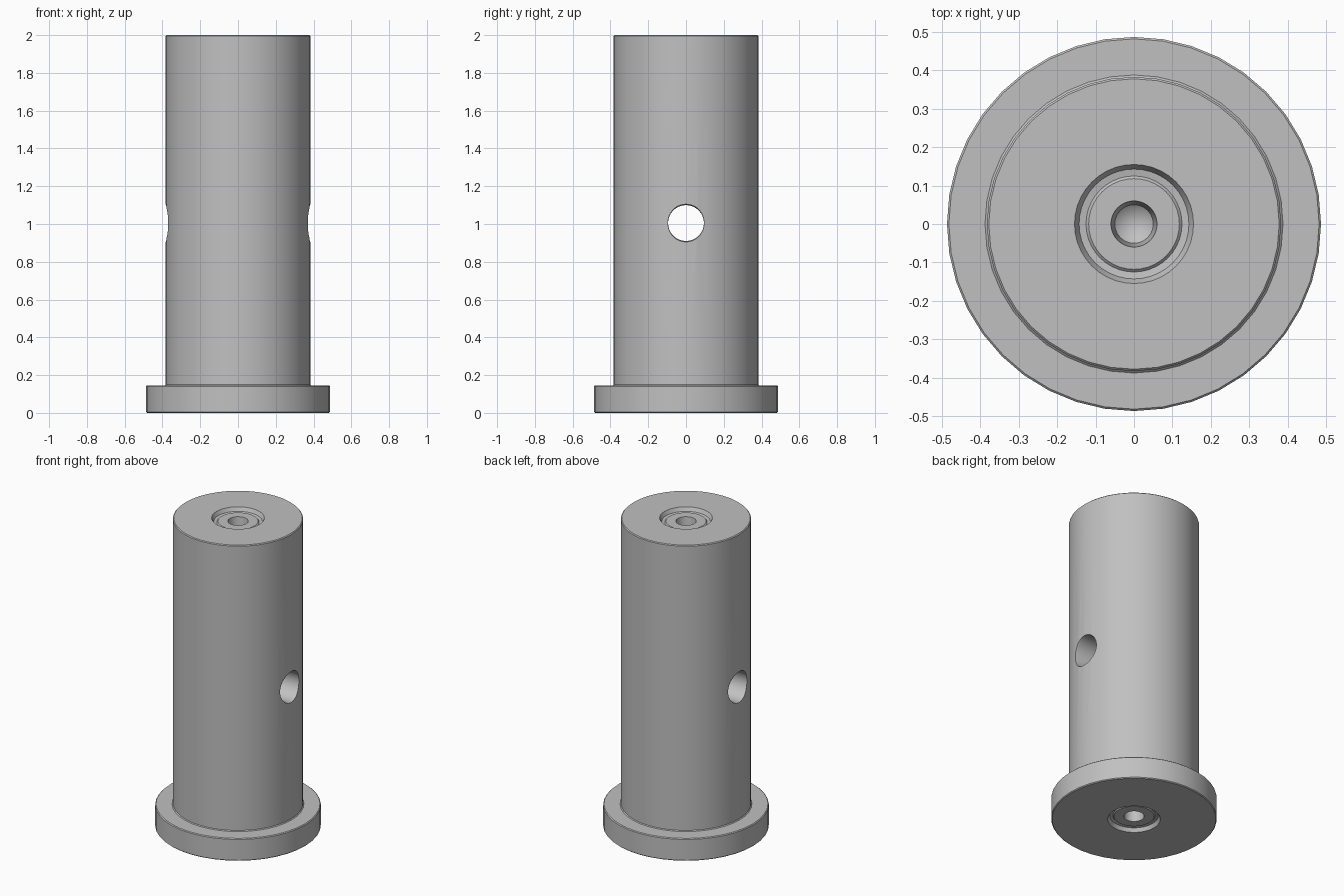
import bpy, bmesh, math
from mathutils import Matrix

cube = bpy.data.objects.get("Cube")
if cube:
    bpy.data.objects.remove(cube, do_unlink=True)

steel = bpy.data.materials.new("grey_steel")
steel.use_nodes = True
GREY = (0.53, 0.53, 0.53, 1)
steel.diffuse_color = GREY
steel.node_tree.nodes["Principled BSDF"].inputs["Base Color"].default_value = GREY


def lathe(name, profile, sides, turn=None):
    """Revolve a list of (radius, height) points around z; ends on the axis are closed."""
    bm = bmesh.new()
    verts = [bm.verts.new((r, 0, z)) for r, z in profile]
    edges = [bm.edges.new(pair) for pair in zip(verts, verts[1:])]
    bmesh.ops.spin(bm, geom=verts + edges, cent=(0, 0, 0), axis=(0, 0, 1),
                   angle=math.tau, steps=sides, use_duplicate=False)
    bmesh.ops.remove_doubles(bm, verts=bm.verts, dist=0.0002)
    bmesh.ops.recalc_face_normals(bm, faces=bm.faces)
    if turn:
        bm.transform(turn)
    mesh = bpy.data.meshes.new(name)
    bm.to_mesh(mesh)
    bm.free()
    mesh.materials.append(steel)
    obj = bpy.data.objects.new(name, mesh)
    bpy.context.collection.objects.link(obj)
    return obj


# Centre-drilled recess: (radius, depth) from the axis out to the end face
recess = [(0, 0.16), (0.05, 0.12), (0.06, 0.02), (0.118, 0.02),
          (0.125, 0.027), (0.143, 0.024), (0.155, 0)]
HEIGHT, HEAD, SHANK_R, HEAD_R, CHAMFER = 2.0, 0.145, 0.383, 0.487, 0.005

# Pin body with flanged head and a recess in each end
profile = list(recess)
profile += [(HEAD_R - CHAMFER, 0), (HEAD_R, CHAMFER),
            (HEAD_R, HEAD - CHAMFER), (HEAD_R - CHAMFER, HEAD),
            (SHANK_R + CHAMFER, HEAD), (SHANK_R, HEAD + CHAMFER),
            (SHANK_R, HEIGHT - CHAMFER), (SHANK_R - CHAMFER, HEIGHT)]
profile += [(r, HEIGHT - d) for r, d in reversed(recess)]
pin = lathe("flanged_pin", profile, 40)

# Cross hole with slightly flared mouths
bore = [(0, -0.5), (0.1, -0.5), (0.1, -0.38), (0.095, -0.365)]
bore += [(r, -h) for r, h in reversed(bore)]
cutter = lathe("cross_hole_cutter", bore, 32,
               Matrix.Translation((0, 0, 1.005)) @ Matrix.Rotation(math.pi / 2, 4, 'Y'))
cutter.hide_render = True

cut = pin.modifiers.new("cross_hole", 'BOOLEAN')
cut.operation = 'DIFFERENCE'
cut.solver = 'EXACT'
cut.object = cutter
bpy.context.view_layer.objects.active = pin
pin.select_set(True)
bpy.ops.object.modifier_apply(modifier=cut.name)
bpy.data.objects.remove(cutter, do_unlink=True)
bpy.ops.object.shade_smooth_by_angle(angle=math.radians(25))
